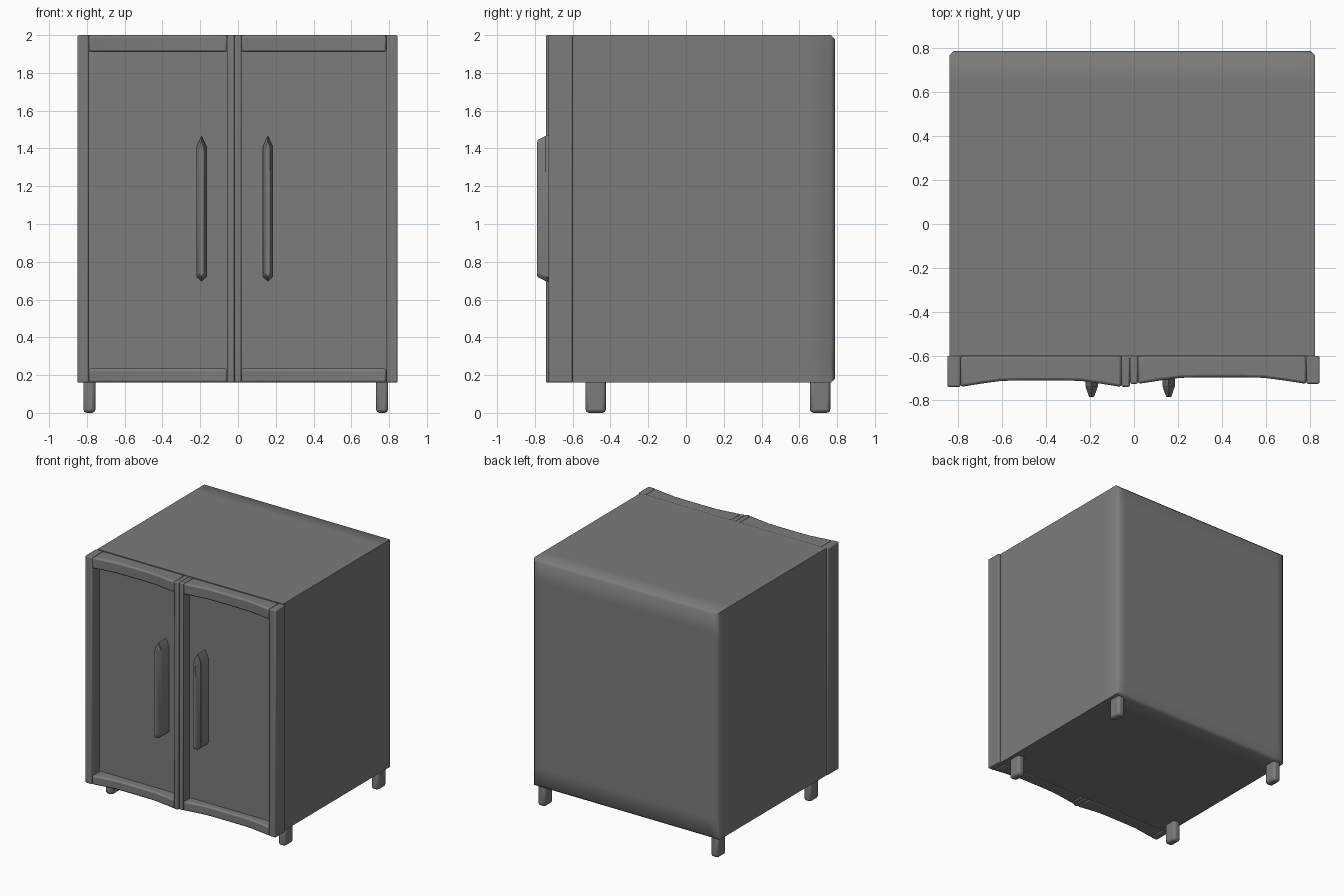
import bpy, bmesh, math
from mathutils import Vector

if "Cube" in bpy.data.objects:
    bpy.data.objects.remove(bpy.data.objects["Cube"])

# One grey for the whole cabinet
grey = bpy.data.materials.new("grey")
grey.use_nodes = True
colour = (0.2, 0.2, 0.2, 1)
grey.diffuse_color = colour
grey.node_tree.nodes["Principled BSDF"].inputs["Base Color"].default_value = colour

BOTTOM, TOP = 0.16, 2.0
PANEL_Y, DOOR_BACK = -0.645, -0.6


def finish(name, bm, bevel=0.0, angle=40):
    bmesh.ops.recalc_face_normals(bm, faces=bm.faces)
    mesh = bpy.data.meshes.new(name)
    bm.to_mesh(mesh)
    bm.free()
    mesh.materials.append(grey)
    obj = bpy.data.objects.new(name, mesh)
    bpy.context.collection.objects.link(obj)
    bpy.ops.object.select_all(action='DESELECT')
    obj.select_set(True)
    bpy.context.view_layer.objects.active = obj
    bpy.ops.object.shade_smooth_by_angle(angle=math.radians(angle))
    if bevel:
        mod = obj.modifiers.new("Bevel", 'BEVEL')
        mod.width = bevel
        mod.segments = 2
        mod.limit_method = 'ANGLE'
    return obj


def extrude_outline(points, offset):
    """Extrude a closed outline; returns the mesh and the far vertices."""
    bm = bmesh.new()
    face = bm.faces.new([bm.verts.new(p) for p in points])
    new = bmesh.ops.extrude_face_region(bm, geom=[face])["geom"]
    far = [v for v in new if isinstance(v, bmesh.types.BMVert)]
    bmesh.ops.translate(bm, vec=offset, verts=far)
    return bm, far


def box_mesh(low, high):
    bm = bmesh.new()
    bmesh.ops.create_cube(bm, size=1)
    low, high = Vector(low), Vector(high)
    for v in bm.verts:
        v.co = (low + high) / 2 + v.co * (high - low)
    return bm


# Cabinet body, with soft back edges held by support loops
body = box_mesh((-0.84, DOOR_BACK, BOTTOM), (0.825, 0.788, TOP))
back_edges = [e for e in body.edges if all(v.co.y > 0.7 for v in e.verts)]
bmesh.ops.bevel(body, geom=back_edges, offset=0.02, segments=1,
                profile=0.5, affect='EDGES')
for axis, place in [("y", 0.64), ("z", 1.82), ("z", 0.32), ("x", -0.76), ("x", 0.75)]:
    normal = Vector([float(axis == a) for a in "xyz"])
    bmesh.ops.bisect_plane(body, geom=body.verts[:] + body.edges[:] + body.faces[:],
                           plane_co=normal * place, plane_no=normal)
finish("cabinet_body", body, angle=50)


# Doors: recessed panel, two stiles and two rails bowed inward
def rail(name, x0, x1, z0, z1, front):
    steps = 8
    outline = [(x0, DOOR_BACK, z0)]
    for i in range(steps + 1):
        t = i / steps
        sag = 0.03 * min(1, 1.3 * math.sin(math.pi * t))
        outline.append((x0 + (x1 - x0) * t, front + sag, z0))
    outline.append((x1, DOOR_BACK, z0))
    bm, _ = extrude_outline(outline, (0, 0, z1 - z0))
    finish(name, bm, 0.012)


def door(side, x0, x1, inner0, inner1, front):
    finish(side + "_door_panel", box_mesh((inner0 - 0.01, PANEL_Y, BOTTOM + 0.01),
                                          (inner1 + 0.01, DOOR_BACK, TOP - 0.01)))
    for part, a, b in [("right_stile", x0, inner0), ("left_stile", inner1, x1)]:
        finish(f"{side}_door_{part}",
               box_mesh((a, front, BOTTOM), (b, DOOR_BACK, TOP)), 0.008)
    rail(side + "_door_bottom_rail", inner0, inner1, BOTTOM, 0.235, front)
    rail(side + "_door_top_rail", inner0, inner1, 1.91, TOP, front)


door("right", -0.85, -0.019, -0.79, -0.057, -0.742)
door("left", -0.018, 0.845, 0.018, 0.785, -0.728)

# Handles: upright bars with pointed ends, narrowing towards the front
for side, x in [("right", -0.193), ("left", 0.158)]:
    w, base, mid = 0.028, PANEL_Y + 0.005, 1.08
    outline = [(x - w, 0, 0.72), (x, 0, 0.695), (x + w, 0, 0.72),
               (x + w, 0, 1.41), (x, 0, 1.47), (x - w, 0, 1.41)]
    bm, far = extrude_outline([(px, base - 0.1, pz) for px, _, pz in outline],
                              (0, -0.788 - base + 0.1, 0))
    for v in far:
        v.co.x = x + (v.co.x - x) * 0.4
        v.co.z = mid + (v.co.z - mid) * 0.94
    finish(side + "_handle_grip", bm, 0.004)
    bm, _ = extrude_outline([(px, base, pz) for px, _, pz in outline], (0, -0.1, 0))
    finish(side + "_handle_base", bm)

# Legs: short rounded posts
for side, x in [("right", -0.787), ("left", 0.763)]:
    for end, y in [("front", -0.478), ("back", 0.71)]:
        leg = box_mesh((x - 0.032, y - 0.054, 0), (x + 0.032, y + 0.054, BOTTOM + 0.02))
        finish(f"{end}_{side}_leg", leg, 0.018)
